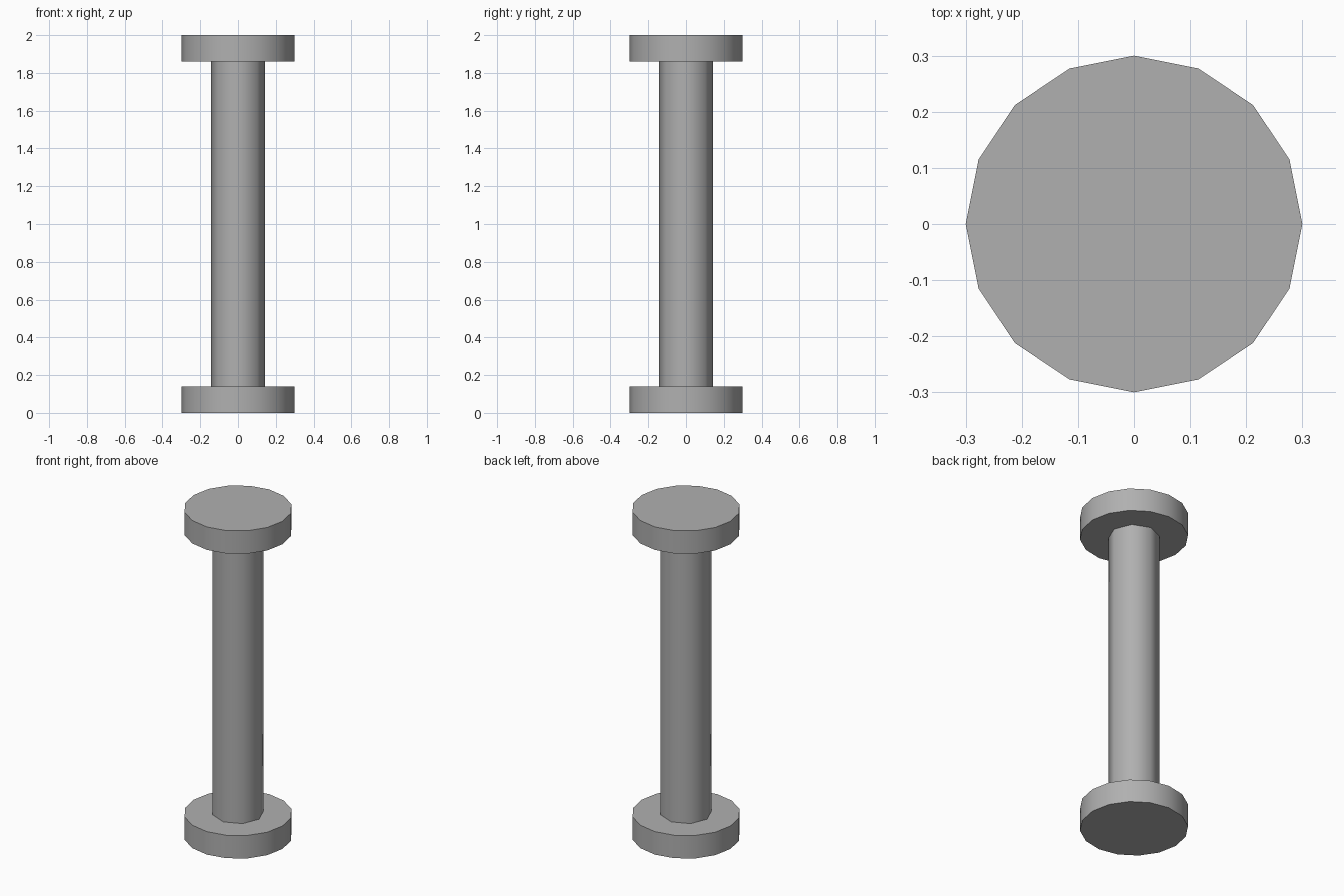
import bpy
import math

if "Cube" in bpy.data.objects:
    bpy.data.objects.remove(bpy.data.objects["Cube"])

# Darker grey shared by all parts
grey = bpy.data.materials.new("dark_grey")
grey.diffuse_color = (0.435, 0.435, 0.435, 1)
grey.use_nodes = True
grey.node_tree.nodes["Principled BSDF"].inputs["Base Color"].default_value = grey.diffuse_color


def cylinder(name, radius, z0, z1, sides):
    bpy.ops.mesh.primitive_cylinder_add(
        vertices=sides, radius=radius, depth=z1 - z0,
        location=(0, 0, (z0 + z1) / 2))
    obj = bpy.context.object
    obj.name = name
    obj.data.materials.append(grey)
    # round sides smooth, rims sharp
    bpy.ops.object.shade_smooth_by_angle(angle=math.radians(60))
    return obj


FLANGE_R, SHAFT_R, FLANGE_H, HEIGHT = 0.30, 0.143, 0.14, 2.0

# End discs
cylinder("bottom_flange", FLANGE_R, 0, FLANGE_H, 16)
cylinder("top_flange", FLANGE_R, HEIGHT - FLANGE_H, HEIGHT, 16)

# Eight-sided shaft between the discs
cylinder("shaft", SHAFT_R, FLANGE_H, HEIGHT - FLANGE_H, 8)
